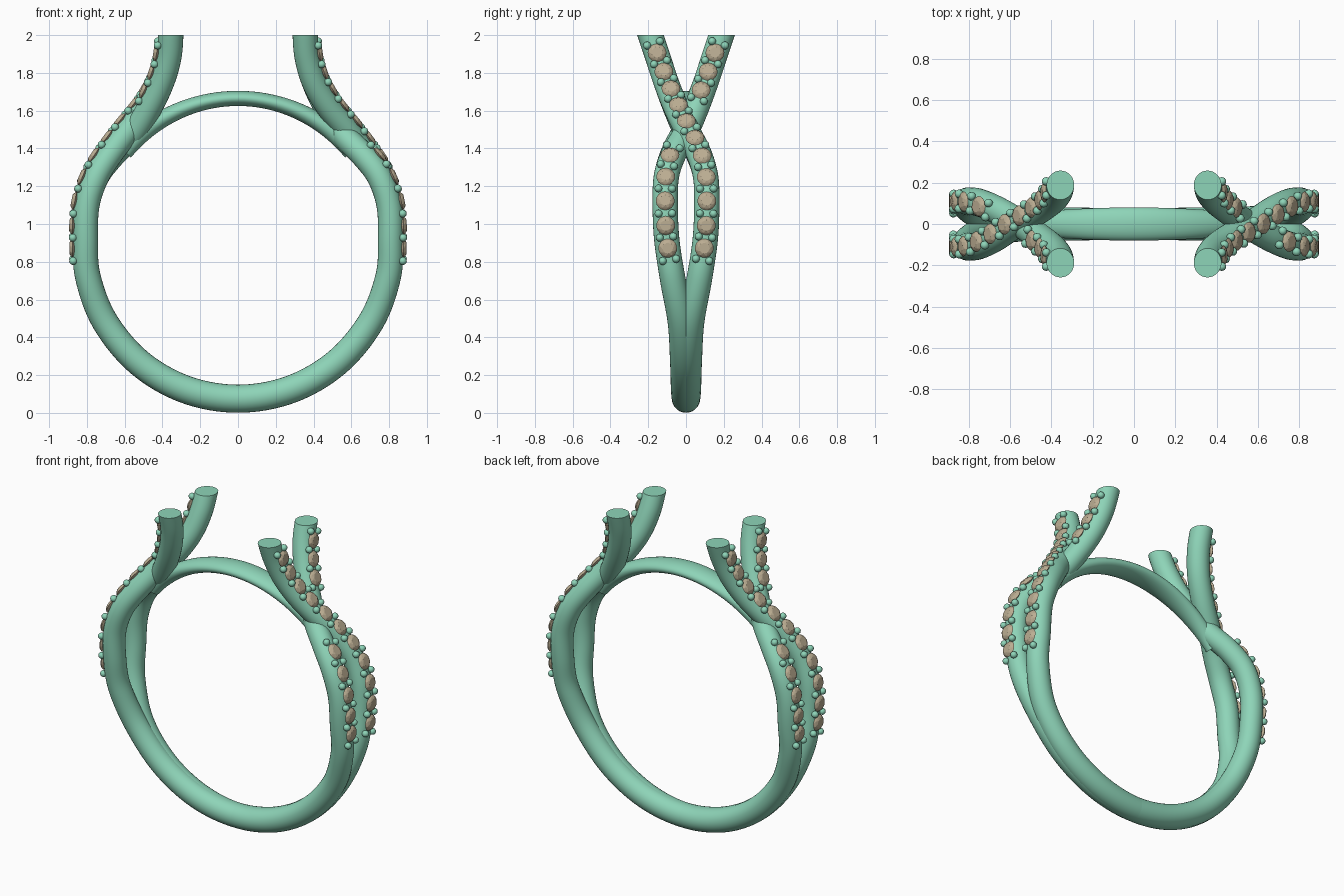
import bpy, bmesh
from math import sin, cos, pi, radians, exp
from mathutils import Vector, Matrix

if "Cube" in bpy.data.objects:
    bpy.data.objects.remove(bpy.data.objects["Cube"])

Y = Vector((0, 1, 0))
HALF_TURN = Matrix.Rotation(pi, 4, 'Z')


def material(name, rgb):
    m = bpy.data.materials.new(name)
    m.diffuse_color = (*rgb, 1)
    m.use_nodes = True
    m.node_tree.nodes["Principled BSDF"].inputs["Base Color"].default_value = m.diffuse_color
    return m


METAL = material("green_metal", (0.27, 0.66, 0.48))
STONE = material("tan_stone", (0.50, 0.42, 0.29))


def finish(bm, name, mat, smooth=True):
    bmesh.ops.recalc_face_normals(bm, faces=bm.faces[:])
    me = bpy.data.meshes.new(name)
    bm.to_mesh(me)
    bm.free()
    me.materials.append(mat)
    if smooth:
        me.shade_smooth()
        me.set_sharp_from_angle(angle=radians(40))
    ob = bpy.data.objects.new(name, me)
    bpy.context.collection.objects.link(ob)
    return ob


def catmull(pts, steps=8):
    ext = [pts[0] * 2 - pts[1]] + pts + [pts[-1] * 2 - pts[-2]]
    out = []
    for a, b, c, d in zip(ext, ext[1:], ext[2:], ext[3:]):
        for k in range(steps):
            t = k / steps
            out.append(0.5 * (2 * b + (c - a) * t + (2 * a - 5 * b + 4 * c - d) * t * t
                              + (3 * b - a - 3 * c + d) * t ** 3))
    return out + [pts[-1]]


def frame(path, i):
    t = (path[min(i + 1, len(path) - 1)] - path[max(i - 1, 0)]).normalized()
    n = Y.cross(t).normalized()          # points outward from the ring
    return t, n, t.cross(n)


def sweep(path, radii, name, sides=28):
    bm = bmesh.new()
    rings = []
    for i, p in enumerate(path):
        _, n, b = frame(path, i)
        rn, rb = radii(p)
        rings.append([bm.verts.new(p + n * rn * cos(2 * pi * k / sides) + b * rb * sin(2 * pi * k / sides))
                      for k in range(sides)])
    for r, s in zip(rings, rings[1:]):
        for k in range(sides):
            j = (k + 1) % sides
            bm.faces.new((r[k], r[j], s[j], s[k]))
    # trim flat at the top and close the ends
    bmesh.ops.bisect_plane(bm, geom=bm.verts[:] + bm.edges[:] + bm.faces[:],
                           plane_co=(0, 0, 2), plane_no=(0, 0, 1), clear_outer=True)
    bmesh.ops.holes_fill(bm, edges=[e for e in bm.edges if e.is_boundary], sides=0)
    return finish(bm, name, METAL)


def add_gem(bm, m):
    pts = [(0, 0, -0.03)]
    for count, rad, h, off in ((16, 0.05, 0, 0), (8, 0.042, 0.011, 0.5), (8, 0.029, 0.018, 0)):
        pts += [(rad * cos(2 * pi * (k + off) / count), rad * sin(2 * pi * (k + off) / count), h)
                for k in range(count)]
    bmesh.ops.convex_hull(bm, input=[bm.verts.new(m @ Vector(p)) for p in pts])


# Right half of a strand: round the bottom, bulge sideways, cross over, flare up
ARC = [(0, 0), (20, 0.006), (40, 0.012), (60, 0.027), (78, 0.072)]
RIGHT = [(0.812 * sin(radians(a)), y, 0.887 - 0.812 * cos(radians(a))) for a, y in ARC] + [
    (0.808, 0.102, 0.92), (0.80, 0.110, 1.10), (0.75, 0.104, 1.25), (0.67, 0.068, 1.37),
    (0.57, 0.005, 1.49), (0.475, -0.055, 1.62), (0.405, -0.105, 1.75),
    (0.367, -0.148, 1.88), (0.356, -0.188, 2.0), (0.356, -0.22, 2.1)]


def strand_radius(p):
    r = 0.067 + 0.008 * max(0, 1 - p.z / 0.8)
    return r, r


def build_strand(name, side, lift):
    right = []
    for x, y, z in RIGHT:
        k = lift * exp(-((z - 1.49) / 0.13) ** 2)     # over / under at the crossing
        right.append(Vector((x + 0.75 * k, y * side, z + 0.65 * k)))
    path = catmull([HALF_TURN @ p for p in reversed(right[1:])] + right)
    sweep(path, strand_radius, name + "_strand")

    # arc length along the jewelled stretch
    ids = [i for i, p in enumerate(path) if p.x > 0 and p.z > 0.4]
    dist = [0]
    for i in ids[1:]:
        dist.append(dist[-1] + (path[i] - path[i - 1]).length)

    def s_at(z):
        return next(d for d, i in zip(dist, ids) if path[i].z >= z)

    start = s_at(0.87)
    pitch = (s_at(1.885) - start) / 10

    def place(k):
        s = start + k * pitch
        j = next(j for j in range(1, len(dist)) if dist[j] >= s)
        f = (s - dist[j - 1]) / (dist[j] - dist[j - 1])
        p = path[ids[j - 1]].lerp(path[ids[j]], f)
        t, n, b = [u.lerp(v, f).normalized() for u, v in zip(frame(path, ids[j - 1]), frame(path, ids[j]))]
        m = Matrix((t, b, -n)).transposed().to_4x4()
        m = Matrix((t, n.cross(t), n)).transposed().to_4x4()
        m.translation = p
        return m

    gems, beads = bmesh.new(), bmesh.new()
    for turn in (Matrix.Identity(4), HALF_TURN):
        for k in range(11):
            m = place(k)
            if lift > 0 or abs(m.translation.y) > 0.05:
                add_gem(gems, turn @ m @ Matrix.Translation((0, 0, 0.067)))
        for k in range(12):
            m = place(k - 0.5)
            if lift > 0 or abs(m.translation.y) > 0.03:
                for v in (-0.036, 0.036):
                    bmesh.ops.create_uvsphere(beads, u_segments=12, v_segments=8, radius=0.021,
                                              matrix=turn @ m @ Matrix.Translation((0, v, 0.066)))
    finish(gems, name + "_gems", STONE, smooth=False)
    finish(beads, name + "_prong_beads", METAL)


build_strand("over", 1, 0.012)
build_strand("under", -1, -0.022)

# Bridge closing the finger hole between the crossings
arc = [radians(-50 + 100 * i / 40) for i in range(41)]


def bridge_radius(p):
    k = min(1, abs(p.x) / 0.6) ** 2
    return 0.040 + 0.012 * k, 0.080 - 0.035 * k


bridge = [Vector((-(0.738 + 0.04 + 0.012 * min(1, abs(sin(a)) * 1.3) ** 2) * sin(a), 0,
                  0.887 + 0.778 * cos(a))) for a in arc]
sweep(bridge, bridge_radius, "top_bridge")
